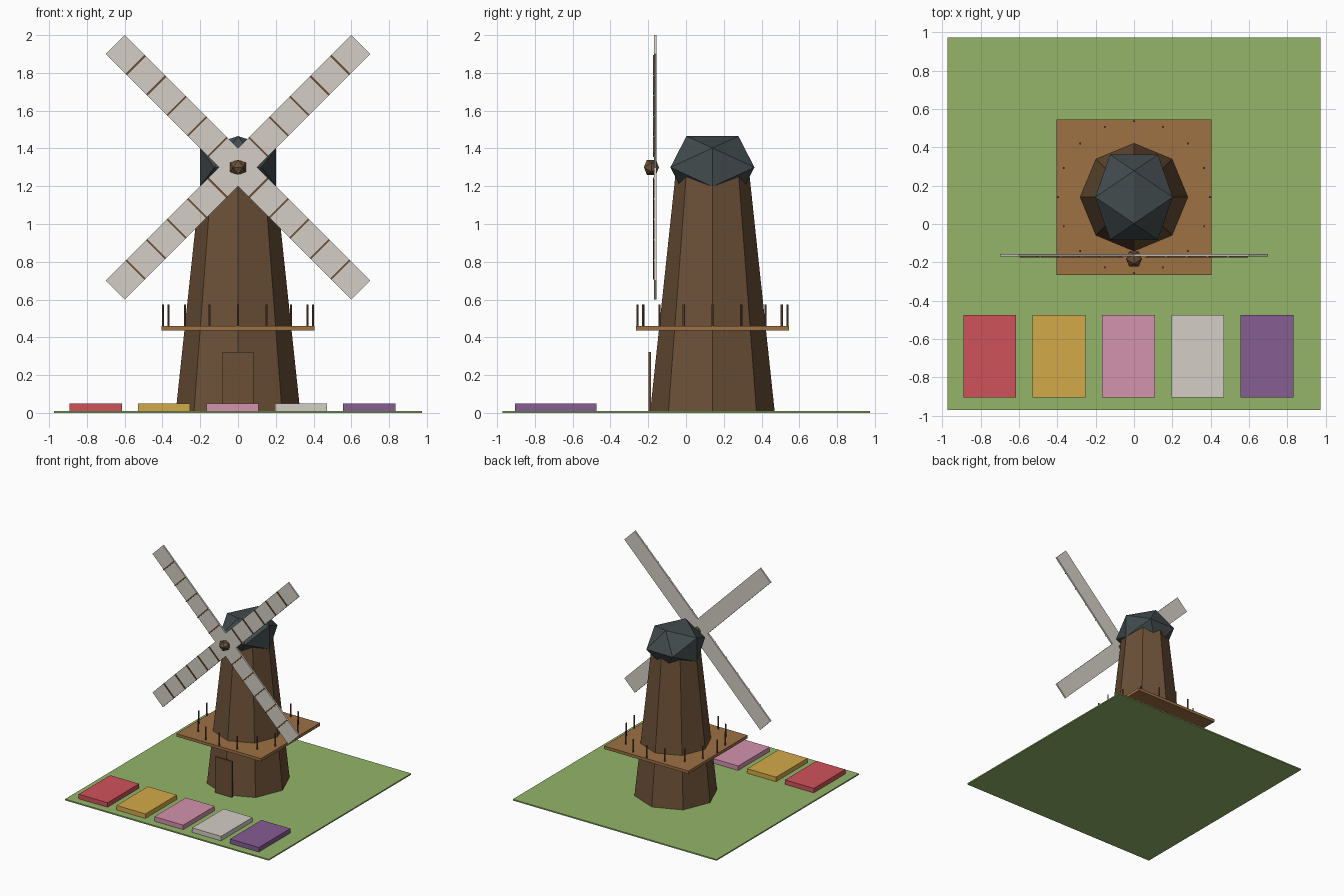
import bpy, bmesh, math
from mathutils import Matrix, Vector

if "Cube" in bpy.data.objects:
    bpy.data.objects.remove(bpy.data.objects["Cube"])


def mat(name, r, g, b):
    m = bpy.data.materials.new(name)
    lin = [((c / 255 + 0.055) / 1.055) ** 2.4 for c in (r, g, b)]
    m.diffuse_color = (*lin, 1)
    m.use_nodes = True
    m.node_tree.nodes["Principled BSDF"].inputs["Base Color"].default_value = m.diffuse_color
    return m


GRASS = mat("grass green", 147, 181, 104)
TIMBER = mat("dark timber", 107, 80, 55)
DECK = mat("deck wood", 157, 113, 68)
SLATE = mat("slate", 66, 75, 78)
CLOTH = mat("sail cloth", 212, 206, 197)
RED = mat("red flowers", 208, 82, 91)
YELLOW = mat("yellow flowers", 212, 170, 73)
PINK = mat("pink flowers", 212, 147, 173)
PURPLE = mat("purple flowers", 134, 93, 147)


def finish(name, bm, material):
    bmesh.ops.recalc_face_normals(bm, faces=bm.faces)
    me = bpy.data.meshes.new(name)
    bm.to_mesh(me)
    bm.free()
    me.materials.append(material)
    ob = bpy.data.objects.new(name, me)
    bpy.context.collection.objects.link(ob)
    return ob


def add_box(bm, lo, hi, xf=Matrix()):
    lo, hi = Vector(lo), Vector(hi)
    m = xf @ Matrix.Translation((lo + hi) / 2) @ Matrix.Diagonal((*(hi - lo), 1))
    bmesh.ops.create_cube(bm, size=1, matrix=m)


def box(name, lo, hi, material):
    bm = bmesh.new()
    add_box(bm, lo, hi)
    return finish(name, bm, material)


def icosahedron(name, center, scale, material):
    # three golden rectangles, wrapped in a hull: flat ridge along y
    bm = bmesh.new()
    phi = (1 + 5 ** 0.5) / 2
    for a in (-1, 1):
        for b in (-phi, phi):
            for v in ((0, a, b), (a, b, 0), (b, 0, a)):
                bm.verts.new([c + k * s for c, k, s in zip(center, v, scale)])
    bmesh.ops.convex_hull(bm, input=bm.verts)
    return finish(name, bm, material)


CY = 0.14      # tower axis in y
HUB_Z = 1.3    # sail axis height

# Lawn
box("lawn", (-0.975, -0.972, 0), (0.975, 0.975, 0.011), GRASS)

# Flower beds
for i, (label, m) in enumerate((("red", RED), ("yellow", YELLOW), ("pink", PINK),
                                ("white", CLOTH), ("purple", PURPLE))):
    x = -0.753 + 0.362 * i
    box(label + "_flower_bed", (x - 0.138, -0.905, 0.002), (x + 0.138, -0.475, 0.05), m)

# Eight-sided tapering tower
bm = bmesh.new()
bmesh.ops.create_cone(bm, cap_ends=True, segments=8, radius1=0.33, radius2=0.195, depth=1.268,
                      matrix=Matrix.Translation((0, CY, 0.636)))
# keep corners on the axes
if min(abs(v.co.x) for v in bm.verts) > 0.01:
    bmesh.ops.rotate(bm, verts=bm.verts, cent=(0, CY, 0),
                     matrix=Matrix.Rotation(math.pi / 8, 3, 'Z'))
finish("tower", bm, TIMBER)

# Door
box("door", (-0.082, -0.198, 0.002), (0.082, -0.186, 0.322), TIMBER)

# Square gallery deck with a ring of posts
box("gallery_deck", (-0.405, CY - 0.405, 0.435), (0.405, CY + 0.405, 0.46), DECK)
bm = bmesh.new()
for i in range(16):
    a = math.tau * i / 16
    pos = (0.397 * math.cos(a), CY + 0.397 * math.sin(a), 0.51)
    bmesh.ops.create_cone(bm, cap_ends=True, segments=6, radius1=0.006, radius2=0.006,
                          depth=0.125, matrix=Matrix.Translation(pos))
finish("gallery_posts", bm, TIMBER)

# Faceted cap and hub
icosahedron("cap", (0, CY, HUB_Z), (0.125, 0.1375, 0.102), SLATE)
icosahedron("hub", (0, -0.183, HUB_Z), (0.0255, 0.0245, 0.0245), TIMBER)

# Diagonal sails with cross battens on the front
L, W = 0.919, 0.0707
sails, battens = bmesh.new(), bmesh.new()
for k in range(4):
    xf = Matrix.Translation((0, 0, HUB_Z)) @ Matrix.Rotation(math.pi / 4 + k * math.pi / 2, 4, 'Y')
    add_box(sails, (0, -0.170, -W), (L, -0.156, W), xf)
    for i in range(1, 6):
        d = L * i / 6
        add_box(battens, (d - 0.005, -0.176, -W), (d + 0.005, -0.169, W), xf)
finish("sails", sails, CLOTH)
finish("sail_battens", battens, TIMBER)
